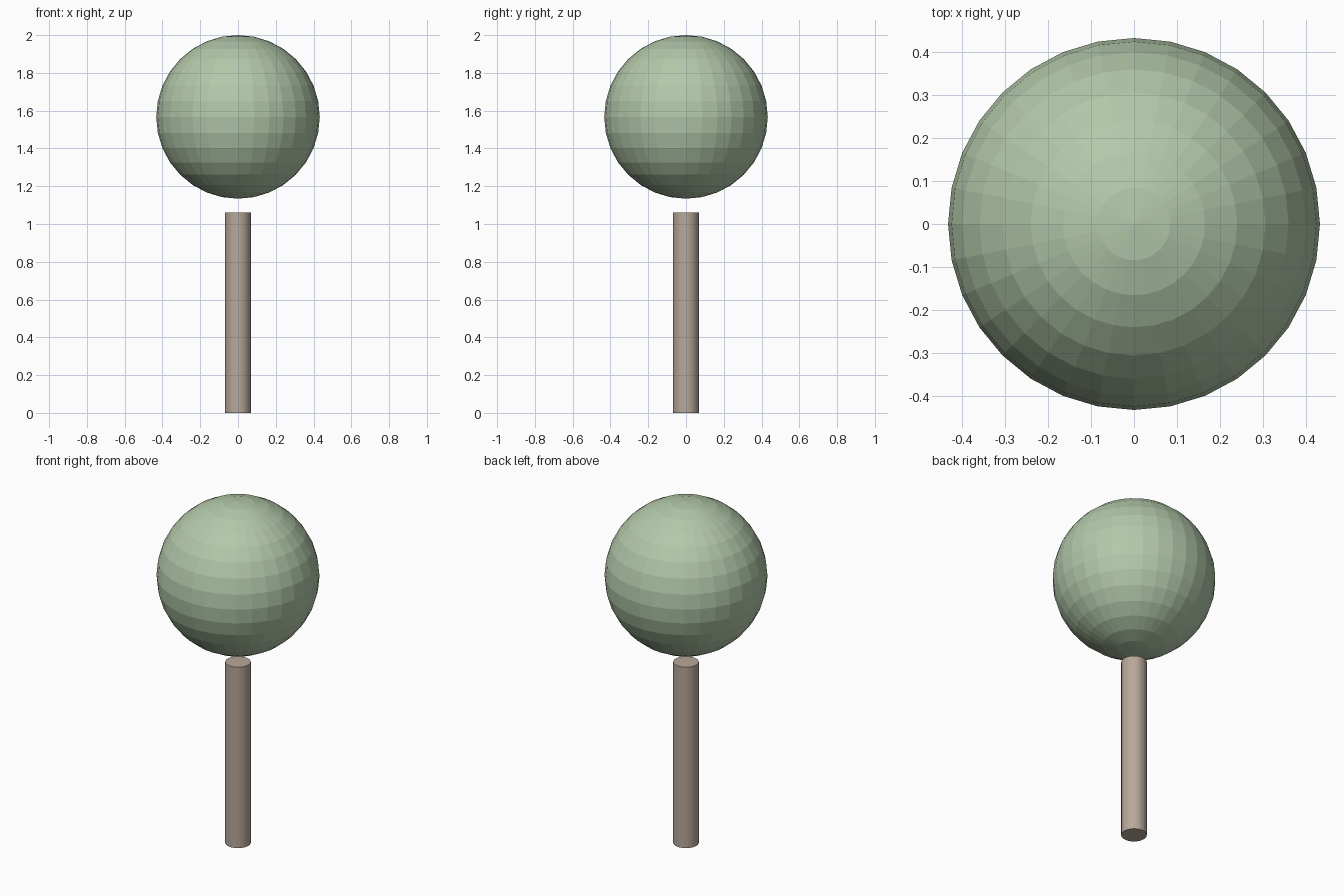
import bpy

if "Cube" in bpy.data.objects:
    bpy.data.objects.remove(bpy.data.objects["Cube"])


def paint(obj, name, color):
    mat = bpy.data.materials.new(name)
    mat.diffuse_color = color
    mat.use_nodes = True
    mat.node_tree.nodes["Principled BSDF"].inputs["Base Color"].default_value = mat.diffuse_color
    obj.data.materials.append(mat)


R = 0.433            # crown radius
TRUNK_H = 1.06
TRUNK_R = 0.068

# Trunk: plain flat-shaded cylinder standing on the ground
bpy.ops.mesh.primitive_cylinder_add(vertices=32, radius=TRUNK_R, depth=TRUNK_H,
                                    location=(0, 0, TRUNK_H / 2))
trunk = bpy.context.object
trunk.name = "trunk"
paint(trunk, "bark", (0.48, 0.39, 0.32, 1))

# Crown: faceted sphere floating just above the trunk
bpy.ops.mesh.primitive_uv_sphere_add(segments=32, ring_count=16, radius=R,
                                     location=(0, 0, 2 - R))
crown = bpy.context.object
crown.name = "crown"
paint(crown, "foliage", (0.45, 0.58, 0.40, 1))
